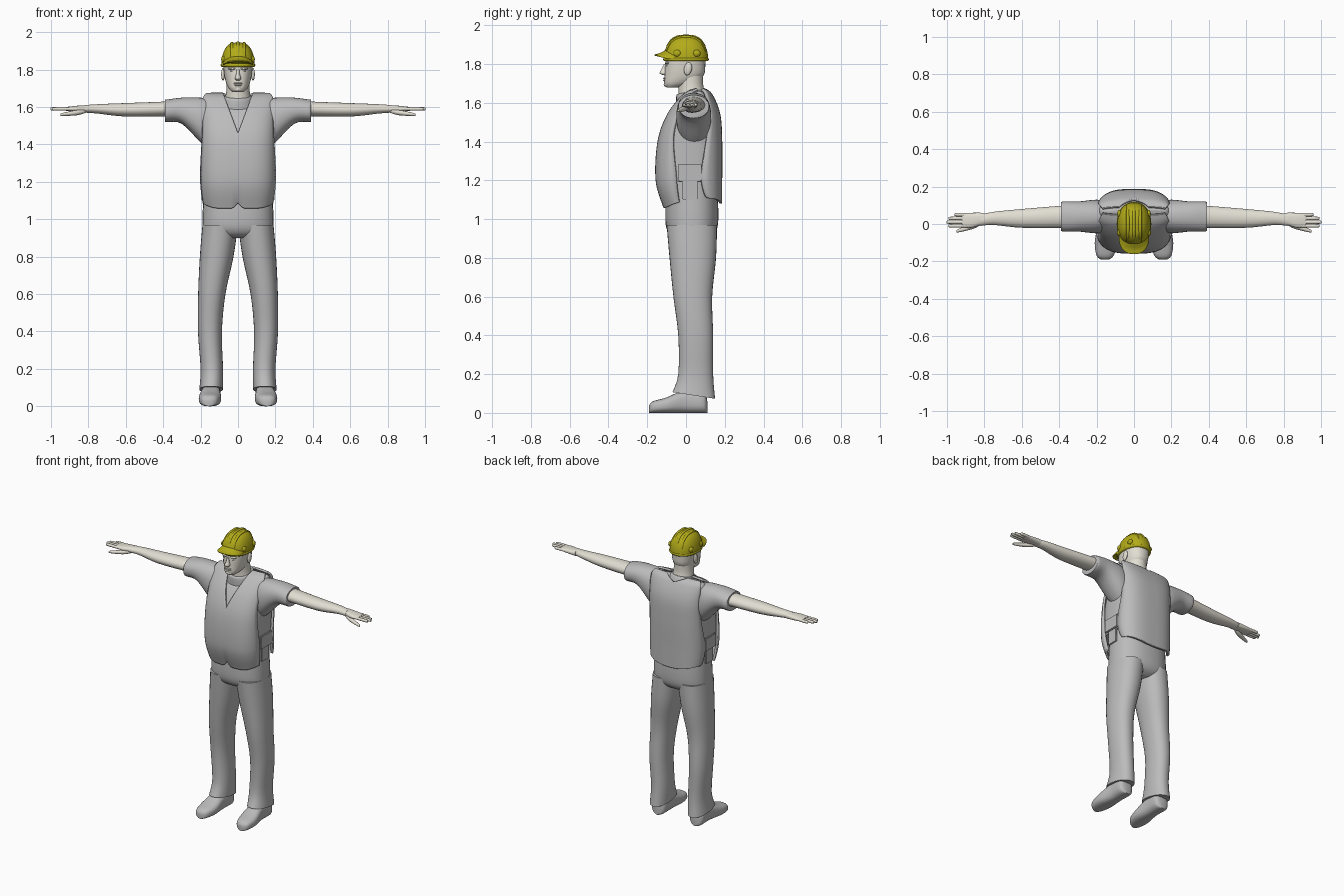
import bpy, bmesh, math
from mathutils import Matrix, Vector

cube = bpy.data.objects.get("Cube")
if cube:
    bpy.data.objects.remove(cube, do_unlink=True)


def material(name, red, green, blue):
    mat = bpy.data.materials.new(name)
    mat.use_nodes = True
    colour = (red, green, blue, 1)
    mat.diffuse_color = colour
    mat.node_tree.nodes["Principled BSDF"].inputs["Base Color"].default_value = colour
    return mat


CLOTH = material("grey cloth", .5, .5, .5)
SKIN = material("pale skin", .76, .73, .65)
YELLOW = material("helmet yellow", .45, .41, .01)


def finish(bm, name, mat, mirror=False, thickness=0):
    """Turn a bmesh into a smooth object, mirrored or thickened if asked."""
    mesh = bpy.data.meshes.new(name)
    bm.to_mesh(mesh)
    bm.free()
    mesh.materials.append(mat)
    part = bpy.data.objects.new(name, mesh)
    bpy.context.collection.objects.link(part)
    if mirror:
        part.modifiers.new("mirror", 'MIRROR')
    if thickness:
        solid = part.modifiers.new("solid", 'SOLIDIFY')
        solid.thickness, solid.offset = thickness, 0
    bpy.ops.object.select_all(action='DESELECT')
    part.select_set(True)
    bpy.context.view_layer.objects.active = part
    bpy.ops.object.shade_smooth_by_angle(angle=math.radians(50))


def sample(rows, t):
    """Smoothly sample a list of tuples at t, counted in rows."""
    index = min(int(t), len(rows) - 2)
    f = t - index
    near = [rows[max(0, min(len(rows) - 1, index + k))] for k in (-1, 0, 1, 2)]
    return [b + f / 2 * (c - a + f * (2 * a - 5 * b + 4 * c - d + f * (3 * (b - c) + d - a)))
            for a, b, c, d in zip(*near)]


def signed_power(value, power):
    return math.copysign(abs(value) ** power, value)


def skin_grid(bm, grid, closed=False):
    """Join neighbouring rows of vertices with quads."""
    for low, high in zip(grid, grid[1:]):
        for j in range(0 if closed else 1, len(low)):
            bm.faces.new((low[j - 1], low[j], high[j], high[j - 1]))


def loft(name, mat, rows, axis='z', n=2, sides=32, steps=4, mirror=False, warp=None):
    """Skin rows of (position on axis, two centres, two radii) with superellipses."""
    bm = bmesh.new()
    rings = []
    for k in range((len(rows) - 1) * steps + 1):
        t, centre_u, centre_v, radius_u, radius_v = sample(rows, k / steps)
        ring = []
        for j in range(sides):
            angle = math.tau * j / sides
            u = centre_u + radius_u * signed_power(math.cos(angle), 2 / n)
            v = centre_v + radius_v * signed_power(math.sin(angle), 2 / n)
            point = Vector({'z': (u, v, t), 'x': (t, u, v), 'y': (u, t, v)}[axis])
            ring.append(bm.verts.new(warp(point) if warp else point))
        rings.append(ring)
    skin_grid(bm, rings, closed=True)
    bm.faces.new(rings[0])
    bm.faces.new(rings[-1])
    bmesh.ops.recalc_face_normals(bm, faces=bm.faces)
    finish(bm, name, mat, mirror)


def span(rows, inset=0):
    """Turn rows of (height, half width, front, back) into centred loft rows."""
    return [(z, 0, (front + back) / 2, width - inset, (back - front) / 2 - inset)
            for z, width, front, back in rows]


def blob(name, mat, centre, radii, mirror=False, tilt=0):
    bm = bmesh.new()
    place = Matrix.Translation(centre) @ Matrix.Rotation(tilt, 4, 'X') @ Matrix.Diagonal((*radii, 1))
    bmesh.ops.create_uvsphere(bm, u_segments=20, v_segments=12, radius=1, matrix=place)
    finish(bm, name, mat, mirror)


def box(name, mat, centre, size, mirror=False):
    bm = bmesh.new()
    place = Matrix.Translation(centre) @ Matrix.Diagonal((*size, 1))
    bmesh.ops.create_cube(bm, size=1, matrix=place)
    bmesh.ops.bevel(bm, geom=bm.edges[:], offset=.004, segments=2, affect='EDGES')
    finish(bm, name, mat, mirror)


# Shirt body
TORSO = [(1.06, .19, -.11, .18), (1.2, .2, -.15, .18), (1.4, .2, -.14, .18),
         (1.54, .2, -.09, .17), (1.64, .2, -.01, .13), (1.67, .18, .05, .09)]
loft("shirt_body", CLOTH, span(TORSO[1:], inset=.01), n=3, sides=48,
     warp=lambda p: p - Vector((0, 0, .01)))


def vest_panel(name, side, neck_bottom, hem):
    """Half a panel between neckline and armhole, wrapped on the torso and mirrored."""
    bm = bmesh.new()
    grid = []
    rows, columns = 60, 16
    for i in range(rows + 1):
        s = i / rows
        z, width, front, back = sample(TORSO, s * (len(TORSO) - 1))
        outer = width * (.95 + .03 * math.cos(5 * (z - 1.2) / .6))
        inner = .08 * max(0, (z - neck_bottom) / (1.67 - neck_bottom))
        line = []
        for j in range(columns + 1):
            x = inner + (outer - inner) * j / columns
            bulge = (1 - (x / width) ** 3) ** (1 / 3)
            y = (front + back + side * bulge * (back - front)) / 2
            line.append(bm.verts.new((x, y, z + hem(x) * (1 - s) ** 8)))
        grid.append(line)
    skin_grid(bm, grid)
    finish(bm, name, CLOTH, mirror=True, thickness=.014)


vest_panel("vest_front", -1, 1.46, lambda x: max(0, .03 - x) + 4 * max(0, x - .1) ** 2)
vest_panel("vest_back", 1, 1.64, lambda x: .02 + x * x)

# Side straps of the vest
box("vest_side_strap", CLOTH, (.197, .02, 1.24), (.014, .12, .09), mirror=True)
box("vest_strap_tab", CLOTH, (.19, .02, 1.15), (.01, .08, .1), mirror=True)

# Sleeves and arms
loft("sleeve", CLOTH, [(.14, .04, 1.5, .08, .14), (.2, .04, 1.53, .09, .12), (.3, .04, 1.58, .08, .07),
                       (.38, .04, 1.58, .08, .06), (.39, .04, 1.58, .07, .06)],
     axis='x', n=2.2, mirror=True)
loft("arm", SKIN, [(.36, .04, 1.59, .06, .04), (.6, .03, 1.585, .05, .036),
                   (.75, .03, 1.59, .035, .025), (.82, .02, 1.59, .03, .02)], axis='x', mirror=True)

# Hands
loft("palm", SKIN, [(.8, .03, 1.59, .03, .02), (.87, .02, 1.59, .04, .016), (.92, .02, 1.59, .036, .01)],
     axis='x', n=2.4, mirror=True)
for i, label in enumerate(("index", "middle", "ring", "little")):
    y = .02 * i - .01
    tip = 1 - .01 * (i - 1) ** 2
    thick = .009
    loft(label + "_finger", SKIN,
         [(.89, y, 1.59, thick, thick), (tip - .01, y, 1.59, thick, thick), (tip, y, 1.59, .003, .003)],
         axis='x', sides=12, mirror=True)
loft("thumb", SKIN, [(.81, .01, 1.58, .01, .01), (.86, -.01, 1.57, .016, .014),
                     (.94, -.036, 1.56, .009, .008), (.95, -.038, 1.56, .003, .003)],
     axis='x', sides=12, mirror=True)

# Trousers
loft("trouser_hips", CLOTH, [(.9, 0, .03, .1, .08), (.93, 0, .03, .18, .12), (1, 0, .03, .19, .137),
                             (1.2, 0, .03, .18, .13)], n=2.4)


def hem_drop(p):
    """Lower the hem toward the heel."""
    p.z -= max(0, .2 - p.z) * 1.4 * (p.y - .04)
    return p


loft("trouser_leg", CLOTH, [(.09, .144, .04, .063, .11), (.2, .14, .05, .06, .09), (.4, .15, .05, .064, .09),
                            (.6, .14, .035, .073, .1), (.8, .114, .035, .09, .12), (.97, .095, .03, .095, .13)],
     n=2.2, mirror=True, warp=hem_drop)


def sole(p):
    """Flatten the sole and turn the toe outward."""
    return Vector((p.x + .06 * max(0, -p.y), p.y, max(0, p.z)))


loft("shoe", CLOTH, [(y, .144, top / 2, width, top / 2) for y, width, top in (
    (-.19, .02, .04), (-.17, .045, .06), (-.1, .06, .08), (0, .05, .12), (.09, .05, .11), (.11, .02, .06))],
     axis='y', n=2.6, mirror=True, warp=sole)

# Neck and shirt collar
loft("neck", SKIN, span([(1.6, .08, -.04, .12), (1.68, .063, -.04, .09), (1.77, .062, -.05, .09)]))
loft("shirt_collar", CLOTH, span([(1.6, .1, -.05, .13), (1.65, .08, -.05, .11), (1.657, .07, -.04, .1)]),
     warp=lambda p: p + Vector((0, 0, .18 * (p.y - .02))))

# Head and face
loft("head", SKIN, span([(1.68, .03, -.1, -.04), (1.7, .05, -.112, .03), (1.74, .067, -.11, .09),
                         (1.8, .077, -.107, .1), (1.85, .078, -.1, .1), (1.9, .06, -.08, .08)]), n=2.3)
loft("nose", SKIN, [(1.743, 0, -.11, .01, .01), (1.753, 0, -.114, .017, .022),
                    (1.775, 0, -.108, .01, .018), (1.8, 0, -.104, .008, .01)], sides=16)
for label, z in (("upper", 1.727), ("lower", 1.717)):
    blob(label + "_lip", SKIN, (0, -.108, z), (.023, .01, .005))
blob("chin", SKIN, (0, -.095, 1.695), (.026, .02, .015))
blob("brow", SKIN, (.03, -.097, 1.805), (.024, .012, .007), mirror=True)
blob("eye", SKIN, (.03, -.09, 1.79), (.014, .013, .007), mirror=True)
blob("ear", SKIN, (.08, .01, 1.775), (.01, .02, .034), mirror=True, tilt=-.2)

# Helmet shell, rounded by one dome rule
WIDE, LONG, BASE, RISE, FLAT = .09, .115, 1.82, .125, .7
shell = []
for i in range(6):
    angle = .3 * i
    shrink = math.cos(angle) ** FLAT
    shell.append((BASE + RISE * math.sin(angle), 0, 0, WIDE * shrink, LONG * shrink))
loft("helmet_shell", YELLOW, shell, n=2.2, sides=40)
loft("helmet_rim", YELLOW, [(BASE + dz, 0, 0, WIDE + grow, LONG + grow) for dz, grow in (
    (-.005, -.002), (0, .002), (.008, .002), (.012, -.002))], n=2.2, sides=40)


def dome_height(x, y):
    reach = math.hypot(x / WIDE, y / LONG) ** (1 / FLAT)
    return BASE + RISE * math.sqrt(max(0, 1 - reach * reach))


# Helmet ridges, side bosses and visor
for label, x in (("middle", 0), ("left", .033), ("right", -.033)):
    loft(label + "_helmet_ridge", YELLOW,
         [(y, x, dome_height(x, y) - .003, .009, .009) for y in (.02 * i for i in range(-5, 6))],
         axis='y', n=2.6, sides=12)
for label, y in (("front", -.045), ("rear", .055)):
    blob(label + "_helmet_boss", YELLOW, (.078, y, 1.855), (.012, .02, .018), mirror=True)
loft("helmet_visor", YELLOW, span([(1.825, .08, -.16, .02), (1.832, .08, -.16, .02),
                                   (1.845, .075, -.135, .02), (1.865, .06, -.11, .02)]), n=2.3, sides=40,
     warp=lambda p: p + Vector((0, 0, .25 * max(0, -.09 - p.y))))
